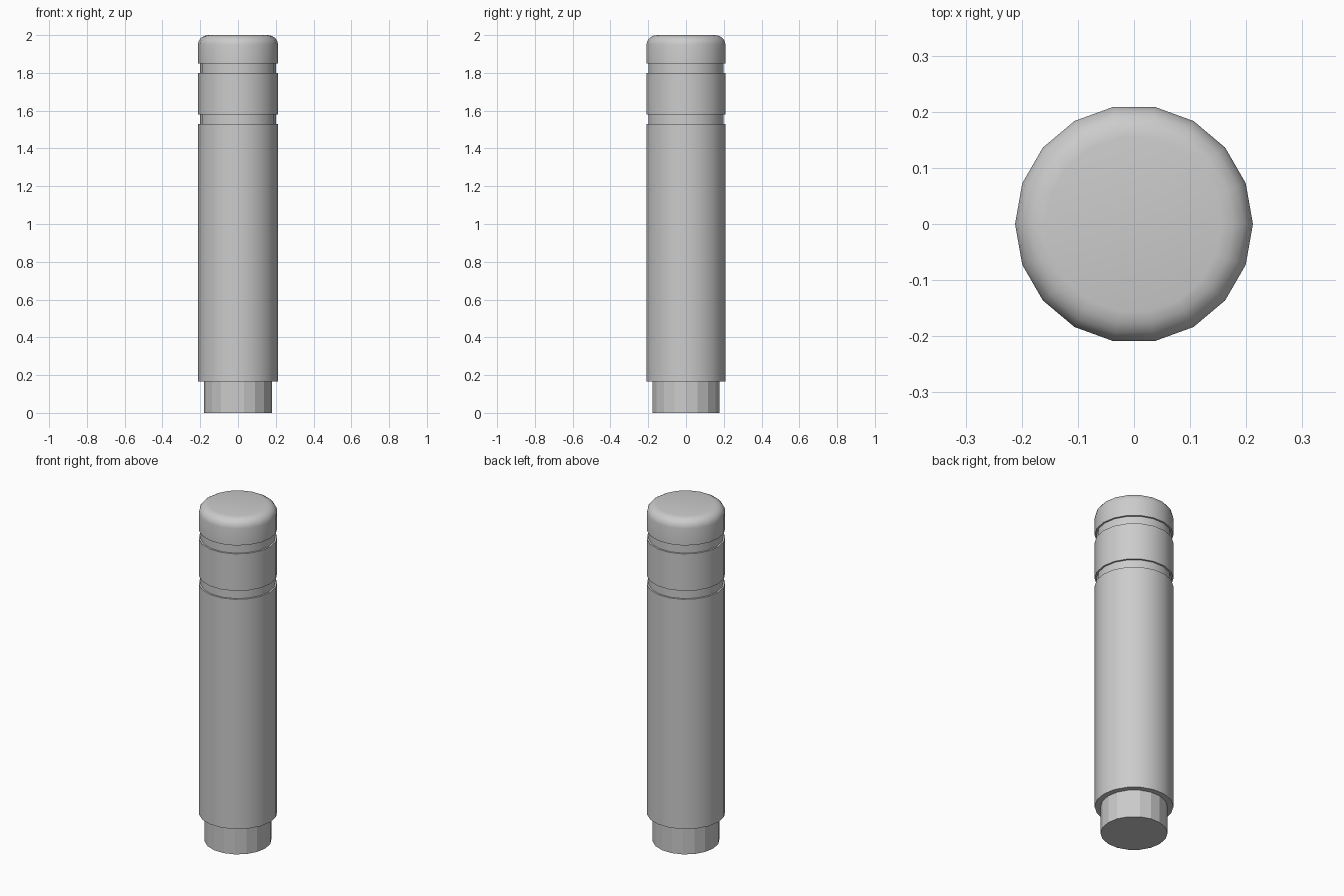
import bpy, bmesh, math

cube = bpy.data.objects.get("Cube")
if cube:
    bpy.data.objects.remove(cube, do_unlink=True)

SIDES = 18
R = 0.212

grey = bpy.data.materials.new("light_grey")
grey.use_nodes = True
colour = (0.6, 0.6, 0.6, 1)
grey.diffuse_color = colour
grey.node_tree.nodes["Principled BSDF"].inputs["Base Color"].default_value = colour


def lathe(name, profile, smooth):
    """Spin (radius, height) points into a closed solid."""
    bm = bmesh.new()
    rings = [[bm.verts.new((r * math.cos(math.tau * i / SIDES),
                            r * math.sin(math.tau * i / SIDES), z))
              for i in range(SIDES)] for r, z in profile]
    for low, high in zip(rings, rings[1:]):
        for i in range(SIDES):
            j = (i + 1) % SIDES
            bm.faces.new((low[i], low[j], high[j], high[i]))
    bm.faces.new(rings[0][::-1])
    bm.faces.new(rings[-1])
    mesh = bpy.data.meshes.new(name)
    bm.to_mesh(mesh)
    bm.free()
    mesh.materials.append(grey)
    obj = bpy.data.objects.new(name, mesh)
    bpy.context.collection.objects.link(obj)
    if smooth:
        bpy.ops.object.select_all(action='DESELECT')
        obj.select_set(True)
        bpy.context.view_layer.objects.active = obj
        bpy.ops.object.shade_smooth_by_angle(angle=math.radians(35))
    return obj


# Narrow faceted plug at the base
lathe("base_plug", [(0.18, 0), (0.18, 0.165)], False)

# Main post with two shallow grooves and a rounded top
post = [(R, 0.165)]
for bottom, top in ((1.53, 1.58), (1.80, 1.85)):
    post += [(R, bottom), (R - 0.01, bottom), (R - 0.01, top), (R, top)]
for k in range(5):
    a = math.pi / 2 * k / 4
    post.append((R - 0.055 * (1 - math.cos(a)), 1.95 + 0.05 * math.sin(a)))
lathe("post", post, True)
